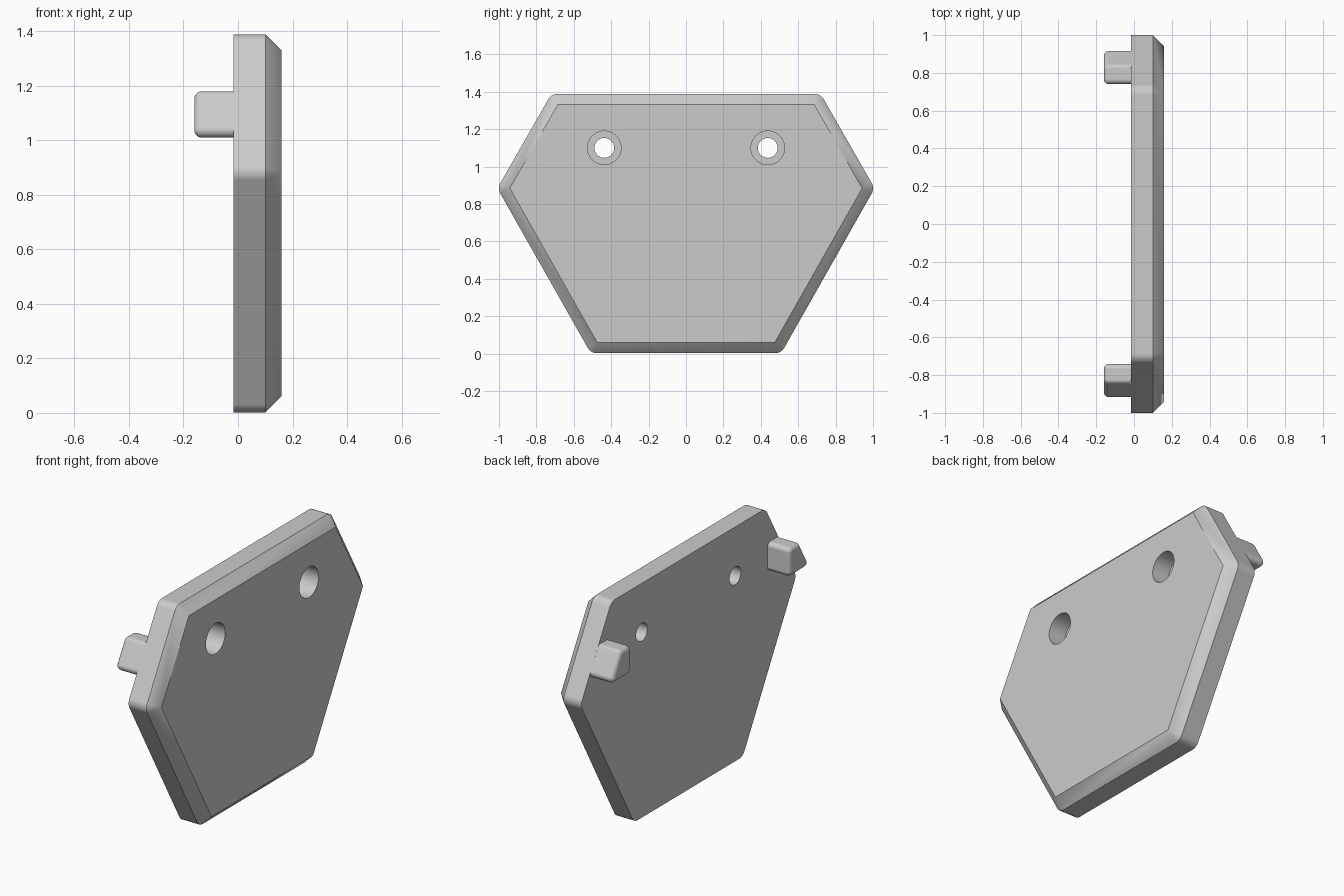
import bpy, bmesh
from math import sin, cos, pi, atan2, radians

cube = bpy.data.objects.get("Cube")
if cube:
    bpy.data.objects.remove(cube)

grey = bpy.data.materials.new("plain grey")
grey.use_nodes = True
COLOUR = (0.6, 0.6, 0.6, 1)
grey.diffuse_color = COLOUR
grey.node_tree.nodes["Principled BSDF"].inputs["Base Color"].default_value = COLOUR


def rounded_outline(core, radius, steps=8):
    """Offset a counter-clockwise (y, z) polygon outward with round corners."""
    points = []
    for i, (y, z) in enumerate(core):
        py, pz = core[i - 1]
        ny, nz = core[(i + 1) % len(core)]
        start = atan2(-(y - py), z - pz)
        turn = (atan2(-(ny - y), nz - z) - start) % (2 * pi)
        for s in range(steps + 1):
            a = start + turn * s / steps
            points.append((y + radius * cos(a), z + radius * sin(a)))
    return points


def loft(name, sections):
    """Skin a closed solid through (x, outline) sections."""
    bm = bmesh.new()
    rings = [[bm.verts.new((x, y, z)) for y, z in outline] for x, outline in sections]
    n = len(rings[0])
    for a, b in zip(rings, rings[1:]):
        for i in range(n):
            j = (i + 1) % n
            bm.faces.new((a[i], a[j], b[j], b[i]))
    bm.faces.new(rings[0])
    bm.faces.new(rings[-1])
    bmesh.ops.remove_doubles(bm, verts=bm.verts, dist=0.0001)
    bmesh.ops.recalc_face_normals(bm, faces=bm.faces)
    mesh = bpy.data.meshes.new(name)
    bm.to_mesh(mesh)
    bm.free()
    mesh.materials.append(grey)
    obj = bpy.data.objects.new(name, mesh)
    bpy.context.collection.objects.link(obj)
    return obj


def activate(obj):
    bpy.ops.object.select_all(action="DESELECT")
    obj.select_set(True)
    bpy.context.view_layer.objects.active = obj


def finish(obj):
    activate(obj)
    bpy.ops.object.shade_smooth_by_angle(angle=radians(30))
    weighted = obj.modifiers.new("clean shading", "WEIGHTED_NORMAL")
    weighted.keep_sharp = True


def circle(y, z, r, n=48):
    return [(y + r * cos(2 * pi * i / n), z + r * sin(2 * pi * i / n)) for i in range(n)]


# Hexagonal plate with rounded corners and a chamfered outer face
BACK, FRONT, CHAMFER = -0.016, 0.159, 0.058
half = [(0.475, 0.06), (0.942, 0.884), (0.686, 1.331)]
core = half + [(-y, z) for y, z in reversed(half)]
rim = rounded_outline(core, CHAMFER)
plate = loft("plate", [(BACK, rim), (FRONT - CHAMFER, rim),
                       (FRONT, rounded_outline(core, 0))])

# Two counterbored screw holes
for side in (1, -1):
    y, z = side * 0.437, 1.1
    wide, narrow = circle(y, z, 0.09), circle(y, z, 0.053)
    floor = FRONT - 0.11
    cutter = loft("hole_cutter", [(BACK - 0.1, narrow), (floor, narrow),
                                  (floor, wide), (FRONT + 0.1, wide)])
    cutter.hide_render = True
    activate(plate)
    cut = plate.modifiers.new("screw hole", "BOOLEAN")
    cut.object = cutter
    cut.solver = "EXACT"
    bpy.ops.object.modifier_apply(modifier=cut.name)
    bpy.data.objects.remove(cutter)
finish(plate)

# Rounded pegs on the back, each flush with the plate's slanted edge
R, END = 0.027, -0.16
peg_core = [(0.767, 1.037), (0.89, 1.037), (0.823, 1.153), (0.767, 1.153)]
for name, side in (("back_peg", 1), ("front_peg", -1)):
    sections = [(BACK, R)] + [(END + R * (1 - sin(t)), R * cos(t))
                              for t in (pi / 2 * k / 6 for k in range(7))]
    finish(loft(name, [(x, [(side * y, z) for y, z in rounded_outline(peg_core, r)])
                       for x, r in sections]))
